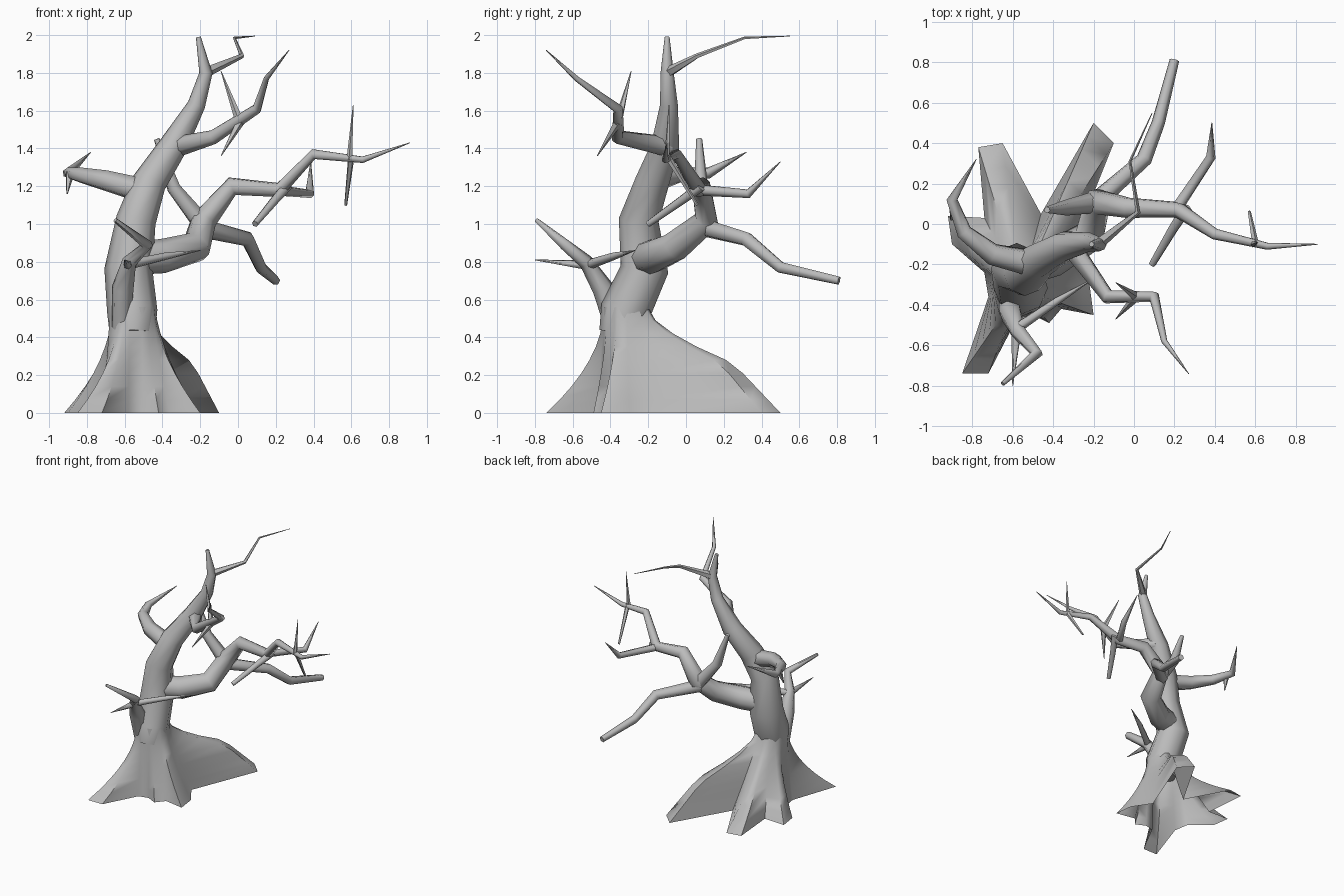
import bpy
import bmesh
from math import cos, sin, tau, hypot, atan2
from mathutils import Vector

cube = bpy.data.objects.get("Cube")
if cube:
    bpy.data.objects.remove(cube)

bark = bpy.data.materials.new("grey_bark")
bark.use_nodes = True
GREY = (0.5, 0.5, 0.5, 1)
bark.diffuse_color = GREY
bark.node_tree.nodes["Principled BSDF"].inputs["Base Color"].default_value = GREY


def finish(name, bm):
    mesh = bpy.data.meshes.new(name)
    bm.to_mesh(mesh)
    bm.free()
    mesh.materials.append(bark)
    obj = bpy.data.objects.new(name, mesh)
    bpy.context.collection.objects.link(obj)
    bpy.ops.object.select_all(action="DESELECT")
    obj.select_set(True)
    bpy.context.view_layer.objects.active = obj
    bpy.ops.object.shade_smooth_by_angle(angle=1.15)


def bridge(bm, rings):
    for a, b in zip(rings, rings[1:]):
        n = len(a)
        for i in range(n):
            j = (i + 1) % n
            bm.faces.new((a[i], a[j], b[j], b[i]))


def limb(name, path, sides=6):
    """Tapered tube through (x, y, z, radius) points, widened at bends."""
    pts = [Vector(p[:3]) for p in path]
    steps = [(b - a).normalized() for a, b in zip(pts, pts[1:])]
    side = steps[0].orthogonal().normalized()
    bm = bmesh.new()
    rings = []
    for i, p in enumerate(pts):
        step = steps[min(i, len(steps) - 1)]
        t = (steps[max(i - 1, 0)] + step).normalized()
        side = (side - t * side.dot(t)).normalized()
        up = t.cross(side)
        r = max(path[i][3], 0.002) / t.dot(step)
        rings.append([bm.verts.new(p + r * (side * cos(tau * k / sides) + up * sin(tau * k / sides)))
                      for k in range(sides)])
    bridge(bm, rings)
    bm.faces.new(rings[0][::-1])
    bm.faces.new(rings[-1])
    finish(name, bm)


# Flared roots, open below: ground outline (x, y, flare power) blended up into a round trunk
# A power of 0 marks the long root, which runs out straight instead of curving in
outline = [(-.32, -.15, 1.3), (-.1, .4, 0), (-.2, .5, 0), (-.46, .05, 1.15),
           (-.65, .4, 1.6), (-.77, .38, 1.6), (-.74, .03, 1.25), (-.92, .04, 1.8),
           (-.9, -.1, 1.8), (-.74, -.24, 1.4), (-.72, -.36, 1.4), (-.85, -.74, 2),
           (-.72, -.74, 2), (-.58, -.47, 1.5), (-.5, -.45, 1.6), (-.42, -.49, 1.6),
           (-.36, -.42, 1.4), (-.2, -.45, 1.7), (-.22, -.3, 1.5)]
cx, cy, top = -.56, -.32, .56
bm = bmesh.new()
rings = []
for level in (0, .07, .14, .21, .28, .35, .42, .49, top):
    u = 1 - level / top
    ring = []
    for x, y, power in outline:
        a = atan2(y - cy, x - cx)
        w = u ** power if power else min(1.8 * u ** 1.6, .25 + .75 * u)
        r = .123 * (1 - w) + hypot(x - cx, y - cy) * w
        ring.append(bm.verts.new((cx + r * cos(a), cy + r * sin(a), level)))
    rings.append(ring)
bridge(bm, rings)
finish("roots", bm)

# Trunk
limb("trunk", [(-.56, -.34, .42, .12), (-.56, -.32, .54, .132), (-.58, -.22, .76, .122),
               (-.54, -.25, 1.02, .103), (-.47, -.18, 1.22, .09), (-.345, -.11, 1.41, .075),
               (-.22, -.09, 1.63, .047), (-.17, -.1, 1.8, .034), (-.21, -.1, 1.99, .013)], 8)

# Large left branch and its offshoots
limb("left_branch", [(-.56, -.22, .82, .09), (-.4, -.17, .83, .09), (-.22, -.06, .88, .075),
                     (-.18, .11, 1.02, .06), (-.03, .08, 1.2, .046), (.22, .07, 1.18, .036),
                     (.4, -.05, 1.37, .025), (.66, -.11, 1.34, .017), (.91, -.1, 1.43, 0)], 8)
limb("left_branch_stub", [(-.18, .11, .99, .055), (-.34, .08, 1.19, .038), (-.43, .07, 1.45, .016)])
limb("left_branch_low", [(-.2, .1, .98, .05), (.05, .32, .92, .038), (.12, .5, .77, .032),
                         (.2, .81, .7, .024)])
limb("left_branch_back_twig", [(.2, .06, 1.18, .03), (.38, .33, 1.16, .022), (.385, .5, 1.33, 0)])
limb("left_branch_front_twig", [(.26, .08, 1.2, .03), (.19, -.03, 1.12, .025), (.09, -.2, 1, .018)])
limb("left_branch_tip_twig_up", [(.59, -.1, 1.34, .016), (.61, -.09, 1.63, 0)], 5)
limb("left_branch_tip_twig_down", [(.6, -.1, 1.36, .018), (.57, .06, 1.1, .008)], 5)

# Right branch curling backwards
limb("right_branch", [(-.48, -.2, 1.17, .07), (-.7, -.15, 1.23, .055), (-.84, -.04, 1.26, .04),
                      (-.9, .12, 1.27, .026), (-.78, .32, 1.38, 0)])
limb("right_branch_spur", [(-.89, .06, 1.27, .025), (-.905, .02, 1.16, .004)], 5)

# Low front branch
limb("front_branch", [(-.62, -.38, .45, .05), (-.61, -.44, .66, .058), (-.575, -.53, .8, .038),
                      (-.48, -.64, .89, .024), (-.65, -.79, 1.02, .012)])
limb("front_branch_side_twig", [(-.6, -.53, .78, .028), (-.38, -.38, .83, .02), (-.2, -.27, .86, 0)])
limb("front_branch_twig", [(-.58, -.5, .78, .028), (-.6, -.8, .81, 0)])

# Upper front branch
limb("upper_branch", [(-.32, -.1, 1.41, .055), (-.13, -.36, 1.46, .034), (.1, -.36, 1.61, .024),
                      (.15, -.58, 1.77, .015), (.27, -.74, 1.92, 0)])
for name, tip in (("up", (-.09, -.29, 1.81, 0)), ("down", (-.09, -.47, 1.36, 0))):
    limb("upper_branch_twig_" + name, [(.01, -.36, 1.54, .024), tip], 5)

# Top branch
limb("top_branch", [(-.18, -.1, 1.8, .03), (.02, .06, 1.89, .012), (-.02, .31, 1.985, .007),
                    (.09, .55, 1.995, 0)], 5)
